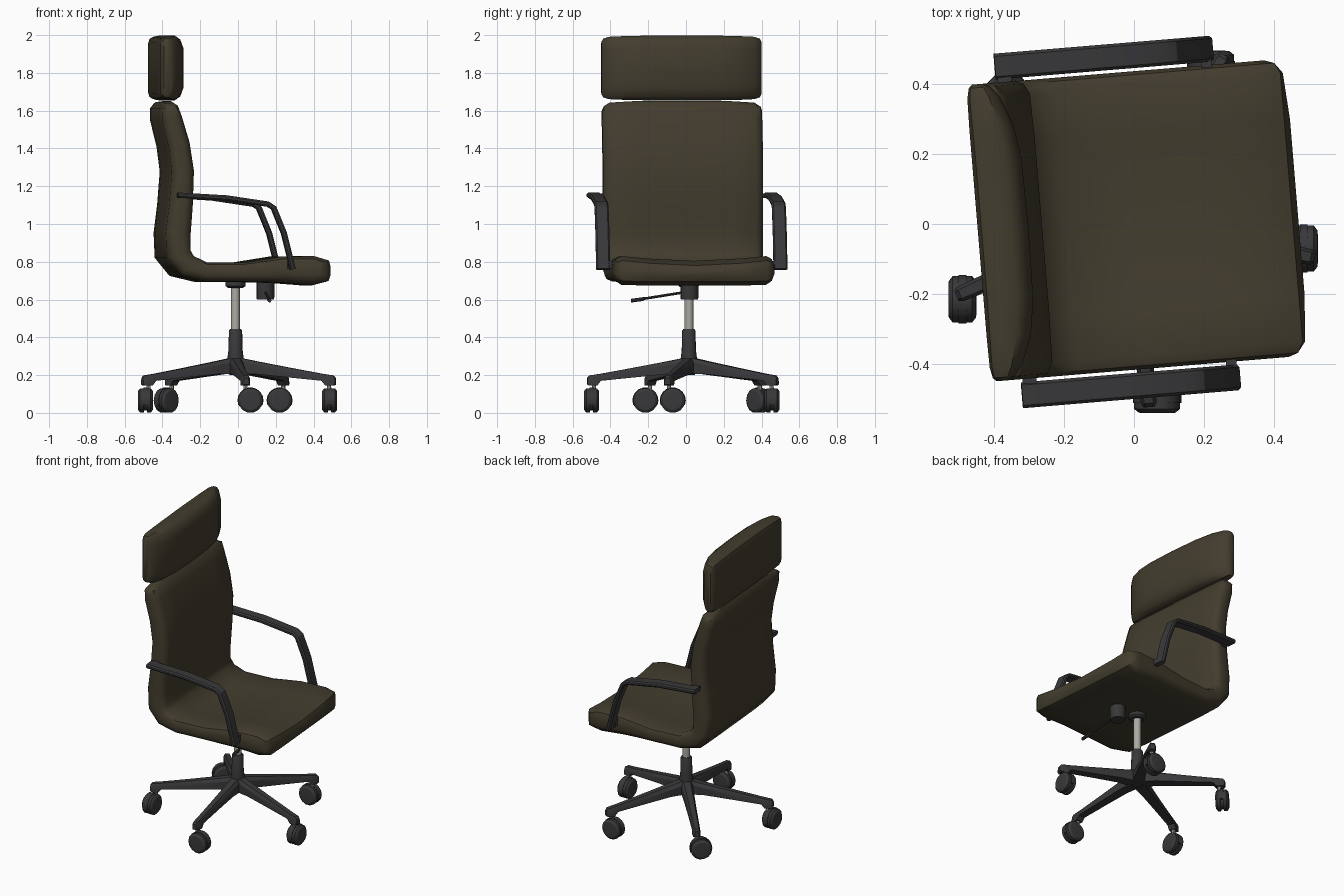
import bpy, bmesh, math
from mathutils import Vector

if "Cube" in bpy.data.objects:
    bpy.data.objects.remove(bpy.data.objects["Cube"])

TURN = 0.083  # the upper chair is swivelled slightly on its base


def material(name, color):
    m = bpy.data.materials.new(name)
    m.diffuse_color = (*color, 1)
    m.use_nodes = True
    m.node_tree.nodes["Principled BSDF"].inputs["Base Color"].default_value = m.diffuse_color
    return m


LEATHER = material("olive_leather", (0.055, 0.046, 0.027))
BLACK = material("black_plastic", (0.04, 0.04, 0.043))
METAL = material("metal", (0.42, 0.40, 0.36))


def loft(name, rings, mat, loc=(0, 0, 0), rot=0.0, angle=30):
    """Skin equal-length closed rings (even count) and cap both ends with quad strips."""
    bm = bmesh.new()
    rows = [[bm.verts.new(p) for p in ring] for ring in rings]
    n = len(rows[0])
    for a, b in zip(rows, rows[1:]):
        for i in range(n):
            j = (i + 1) % n
            bm.faces.new((a[i], a[j], b[j], b[i]))
    for r in (rows[0], rows[-1]):
        for i in range(n // 2 - 1):
            bm.faces.new((r[i], r[i + 1], r[n - 2 - i], r[n - 1 - i]))
    bmesh.ops.remove_doubles(bm, verts=bm.verts, dist=1e-4)
    bmesh.ops.recalc_face_normals(bm, faces=bm.faces)
    me = bpy.data.meshes.new(name)
    bm.to_mesh(me)
    bm.free()
    me.materials.append(mat)
    o = bpy.data.objects.new(name, me)
    bpy.context.collection.objects.link(o)
    o.location = loc
    o.rotation_euler.z = rot
    bpy.ops.object.select_all(action='DESELECT')
    o.select_set(True)
    bpy.context.view_layer.objects.active = o
    bpy.ops.object.shade_smooth_by_angle(angle=math.radians(angle))
    return o


def lathe(name, profile, mat, loc=(0, 0, 0), sides=16, rot=0.0, axis='Z'):
    rings = []
    for r, h in profile:
        c = [(r * math.cos(2 * math.pi * i / sides), r * math.sin(2 * math.pi * i / sides))
             for i in range(sides)]
        rings.append([(a, b, h) if axis == 'Z' else (h, a, b) for a, b in c])
    return loft(name, rings, mat, loc, rot)


def box(name, c, s, mat, **kw):
    (x, y, z), (a, b, d) = c, [v / 2 for v in s]
    rings = [[(x - a, y + k * b, z - d), (x + a, y + k * b, z - d),
              (x + a, y + k * b, z + d), (x - a, y + k * b, z + d)] for k in (-1, 1)]
    return loft(name, rings, mat, **kw)


def mirrored(half):
    return [(-y, *r) for y, *r in half] + [(y, *r) for y, *r in reversed(half) if y]


UPPER = dict(loc=(0, 0.01, 0), rot=TURN)

# Seat and back: centre line (x, z, half thickness) swept across the width
PATH = [(.468, .755, .03), (.45, .755, .06), (.37, .757, .083), (.2, .762, .075),
        (0, .748, .056), (-.2, .748, .056), (-.30, .778, .065), (-.347, .84, .07),
        (-.35, .95, .07), (-.335, 1.1, .066), (-.325, 1.28, .062), (-.345, 1.42, .06),
        (-.383, 1.56, .056), (-.393, 1.62, .044), (-.397, 1.648, .02)]


def shell_ring(y, f, e):
    pts = [Vector((min(x, .468 - e * 1.2), min(z, 1.648 - e))) for x, z, t in PATH]
    raw = [Vector(p[:2]) for p in PATH]
    inner, outer = [], []
    for i, p in enumerate(pts):
        d = (raw[min(i + 1, len(raw) - 1)] - raw[max(i - 1, 0)]).normalized()
        nrm = Vector((d.y, -d.x)) * PATH[i][2] * f
        a, b = p + nrm, p - nrm
        if -.25 < p.x < .47 and p.y < .8:
            a.y -= .035 * (1 - (y / .42) ** 2)  # hollow of the seat
        inner.append((a.x, y, a.y))
        outer.append((b.x, y, b.y))
    return inner + outer[::-1]


SIDES = mirrored([(.425, .35, .05), (.415, .7, .027), (.385, .95, .008), (.25, 1, 0), (0, 1, 0)])
loft("seat_and_back", [shell_ring(*s) for s in SIDES], LEATHER, angle=40, **UPPER)


# Headrest: flat behind, bulging in front
def head_ring(y, f, e):
    front, back = -.302 - .07 * (y / .42) ** 4, -.447
    cx, a = (front + back) / 2, (front - back) / 2 * f
    h = .173 - e
    outline = [(1, -.6), (1, .6), (.75, .88), (.35, 1), (-.4, 1), (-.85, .93),
               (-1, .78), (-1, -.78), (-.85, -.93), (-.4, -1), (.35, -1), (.75, -.88)]
    return [(cx + u * a, y, 1.826 + v * h) for u, v in outline]


HEAD = mirrored([(.425, .5, .035), (.415, .8, .018), (.385, .97, .008), (.3, 1, .004),
                 (.2, 1, .002), (0, 1, 0)])
loft("headrest", [head_ring(*s) for s in HEAD], LEATHER, angle=40, **UPPER)

# Armrests: bent flat bars with short mounting stubs
ARM = [(-.36, 1.153), (-.1, 1.138), (.12, 1.105), (.15, 1.085), (.205, .95), (.252, .76)]
for side, s in (("left", 1), ("right", -1)):
    rings = []
    for i, p in enumerate(ARM):
        a, b = Vector(ARM[max(i - 1, 0)]), Vector(ARM[min(i + 1, len(ARM) - 1)])
        d = (b - a).normalized()
        n = Vector((-d.y, d.x)) * .014
        rings.append([(p[0] + k * n.x, s * y, p[1] + k * n.y)
                      for k, y in ((1, .442), (1, .5), (.4, .508), (-.4, .508),
                                   (-1, .5), (-1, .442), (-.4, .434), (.4, .434))])
    loft(side + "_armrest", rings, BLACK, **UPPER)
    box(side + "_arm_front_mount", (.243, s * .43, .785), (.03, .04, .04), BLACK, **UPPER)
    box(side + "_arm_rear_mount", (-.335, s * .425, 1.15), (.04, .05, .025), BLACK, **UPPER)

# Column, hub and tilt mechanism
CX, CY = -.013, .015
lathe("hub", [(.03, .2), (.043, .215), (.043, .29), (.038, .33), (.035, .435), (.03, .443)],
      BLACK, (CX, CY, 0))
lathe("gas_column", [(.024, .42), (.024, .68)], METAL, (CX, CY, 0))
lathe("seat_plate", [(.04, .662), (.054, .672), (.054, .70)], BLACK, (CX, CY, 0))
lathe("tilt_knob", [(.045, .60), (.047, .61), (.047, .72)], BLACK, (.145, .018, 0))
LEVER = [(.145, 0, .64, .007), (.16, -.22, .605, .007), (.162, -.225, .603, .01),
         (.167, -.29, .594, .01)]
loft("tilt_lever", [[(x + r * math.cos(k * math.pi / 4), y, z + r * math.sin(k * math.pi / 4))
                     for k in range(8)] for x, y, z, r in LEVER], BLACK)

# Five-star base: (radius, half width, top z, bottom z)
LEG = [(.02, .036, .292, .205), (.12, .032, .272, .205), (.3, .027, .238, .187),
       (.47, .024, .207, .17), (.49, .024, .204, .145), (.53, .022, .198, .145),
       (.541, .016, .185, .15)]
# Casters: (x, y, axle direction in degrees)
CASTERS = [(.485, -.07, 0), (.22, .455, 90), (-.38, .385, 135), (-.49, -.215, 0), (.066, -.5, 90)]
WHEEL = [(.04, -.04), (.052, -.039), (.066, -.028), (.066, -.009), (.056, -.008)]
for i, (x, y, deg) in enumerate(CASTERS):
    ang = math.radians(-12 + 72 * i)
    rings = [[(r, -w, b), (r, w, b), (r, w, t - .02), (r, w * .6, t), (r, -w * .6, t),
              (r, -w, t - .02)] for r, w, t, b in LEG]
    loft(f"base_leg_{i + 1}", rings, BLACK, (CX, CY, 0), ang)
    sx, sy = CX + .505 * math.cos(ang), CY + .505 * math.sin(ang)
    lathe(f"caster_stem_{i + 1}", [(.011, .08), (.011, .16)], METAL, (sx, sy, 0), 8)
    a = math.radians(deg)
    lathe(f"caster_wheels_{i + 1}", WHEEL + [(r, -h) for r, h in reversed(WHEEL)],
          BLACK, (x, y, .066), 14, a, 'X')
    # hood between the two wheels
    arc = [(.069 * math.cos(math.radians(t)), .069 * math.sin(math.radians(t)))
           for t in range(-20, 201, 20)]
    loft(f"caster_hood_{i + 1}", [[(h, u, v) for u, v in arc] for h in (-.011, .011)],
         BLACK, (x, y, .066), a)
